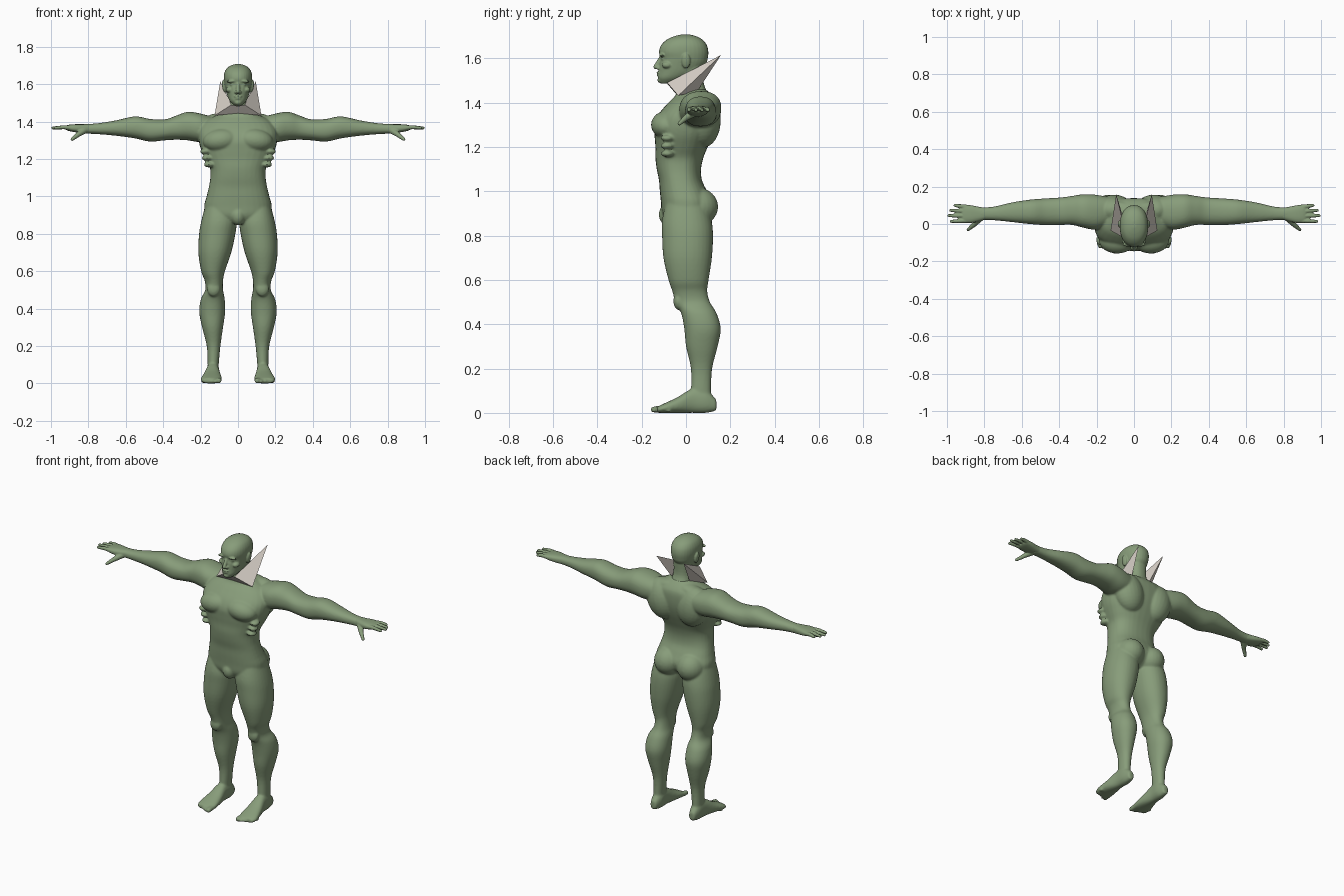
import bpy, bmesh, math
from mathutils import Matrix, Vector


def material(name, rgb):
    m = bpy.data.materials.new(name)
    m.diffuse_color = (*rgb, 1)
    return m


GREEN = material("green_skin", (0.245, 0.335, 0.195))
BONE = material("pale_collar", (0.68, 0.63, 0.57))


def spline(rows, steps=4):
    """Smoothly interpolate between the section rows."""
    out = []
    for i in range(len(rows) - 1):
        p = [rows[max(i - 1, 0)], rows[i], rows[i + 1], rows[min(i + 2, len(rows) - 1)]]
        for k in range(steps):
            t = k / steps
            out.append([b + 0.5 * t * (c - a + t * (2*a - 5*b + 4*c - d + t * (3*(b - c) + d - a)))
                        for a, b, c, d in zip(*p)])
    return out + [list(rows[-1])]


def loft(bm, axis, rows, side=1, power=2.3, n=32):
    """Rows are (position, min a, max a, min b, max b) across the given axis."""
    others = [i for i in range(3) if i != axis]
    rings = []
    for pos, a0, a1, b0, b1 in spline(rows):
        ring = []
        for k in range(n):
            t = 2 * math.pi * k / n
            c, s = math.cos(t), math.sin(t)
            co = [0, 0, 0]
            co[axis] = pos
            co[others[0]] = (a0 + a1) / 2 + (a1 - a0) / 2 * math.copysign(abs(c) ** (2 / power), c)
            co[others[1]] = (b0 + b1) / 2 + (b1 - b0) / 2 * math.copysign(abs(s) ** (2 / power), s)
            co[0] *= side
            ring.append(bm.verts.new(co))
        rings.append(ring)
    for r, q in zip(rings, rings[1:]):
        for k in range(n):
            bm.faces.new((r[k], r[(k + 1) % n], q[(k + 1) % n], q[k]))
    bm.faces.new(rings[0][::-1])
    bm.faces.new(rings[-1])


def blob(bm, center, radii, side=1, tilt=0.0):
    """Ellipsoid, tilted about the y axis."""
    m = (Matrix.Translation((center[0] * side, center[1], center[2]))
         @ Matrix.Rotation(tilt * side, 4, 'Y') @ Matrix.Diagonal((*radii, 1)))
    bmesh.ops.create_uvsphere(bm, u_segments=24, v_segments=16, radius=1, matrix=m)


def limb(bm, points, radii, side=1):
    """Chain of overlapping balls, for fingers and toes."""
    for i in range(len(points) - 1):
        a, b = Vector(points[i]), Vector(points[i + 1])
        count = max(2, int((b - a).length / 0.004))
        for k in range(count + 1):
            p = a.lerp(b, k / count)
            r = radii[i] + (radii[i + 1] - radii[i]) * k / count
            m = Matrix.Translation((p.x * side, p.y, p.z))
            bmesh.ops.create_icosphere(bm, subdivisions=2, radius=r, matrix=m)


def finish(name, bm, mat, voxel=0, smooth=0):
    bmesh.ops.recalc_face_normals(bm, faces=bm.faces[:])
    me = bpy.data.meshes.new(name)
    bm.to_mesh(me)
    bm.free()
    me.materials.append(mat)
    ob = bpy.data.objects.new(name, me)
    bpy.context.collection.objects.link(ob)
    if voxel:
        r = ob.modifiers.new("fuse", 'REMESH')
        r.mode, r.voxel_size, r.use_smooth_shade = 'VOXEL', voxel, True
        s = ob.modifiers.new("soften", 'SMOOTH')
        s.factor, s.iterations = 0.5, smooth


# Body: trunk, arms and legs fused into one skin
bm = bmesh.new()
trunk = [(.86, .06, -.09, .05), (.90, .165, -.108, .10), (.95, .18, -.113, .115),
         (1.0, .168, -.118, .095), (1.05, .156, -.122, .072), (1.10, .148, -.132, .068),
         (1.15, .15, -.138, .078), (1.20, .174, -.138, .098), (1.25, .198, -.142, .118),
         (1.30, .21, -.143, .132), (1.35, .21, -.122, .138), (1.40, .18, -.08, .136),
         (1.43, .125, -.05, .12), (1.46, .07, -.04, .09)]
loft(bm, 2, [(z, -w, w, f, b) for z, w, f, b in trunk], power=2.4)
blob(bm, (0, -.08, .895), (.04, .043, .05))
arm = [(.12, .0, .14, 1.30, 1.42), (.20, -.03, .156, 1.29, 1.443), (.27, -.02, .159, 1.30, 1.452),
       (.33, -.005, .15, 1.303, 1.432), (.39, -.005, .142, 1.30, 1.412),
       (.47, -.006, .137, 1.293, 1.414), (.55, -.001, .131, 1.31, 1.428),
       (.65, .01, .116, 1.324, 1.407), (.75, .02, .093, 1.333, 1.391), (.83, .022, .088, 1.336, 1.386)]
leg = [(.06, .104, .162, .025, .115), (.10, .103, .162, .023, .113), (.20, .094, .167, .022, .118),
       (.30, .08, .192, .0, .143), (.38, .069, .207, -.008, .157), (.45, .071, .199, -.022, .138),
       (.50, .08, .175, -.048, .108), (.55, .08, .178, -.062, .096), (.60, .07, .197, -.079, .102),
       (.70, .036, .212, -.102, .117), (.80, .014, .208, -.108, .122), (.87, .008, .196, -.108, .115),
       (.95, .03, .175, -.09, .09)]
foot = [(-.13, .10, .188, .0, .028), (-.10, .086, .20, .0, .042), (-.04, .09, .188, .0, .07),
        (.03, .10, .17, .0, .11), (.09, .10, .165, .0, .105), (.137, .115, .152, .01, .06)]
for s in (1, -1):
    loft(bm, 0, arm, s)
    loft(bm, 2, leg, s, power=2.15)
    loft(bm, 1, foot, s)
    blob(bm, (.078, .055, .93), (.084, .09, .085), s)               # buttock
    blob(bm, (.09, -.088, 1.30), (.098, .07, .062), s, .12)         # chest muscle
    blob(bm, (.105, .075, 1.32), (.098, .082, .125), s, .25)        # back muscle
    blob(bm, (.09, .07, 1.415), (.10, .05, .032), s, .25)           # trapezius
    blob(bm, (.13, -.035, .505), (.035, .022, .04), s)              # kneecap
    for z in (1.17, 1.205, 1.24):
        blob(bm, (.155 + (z - 1.17) * .3, -.085, z), (.028, .03, .015), s)  # ribs
    for i in range(5):                                              # toes
        x, y = .102 + .021 * i, -.146 + .006 * i * i * .7
        r = .015 if i == 0 else .0115
        limb(bm, [(x, -.09, .02), (x, y, r)], [r, r], s)
finish("body", bm, GREEN, .006, 6)

# Hands: palm, four fingers and a thumb
bm = bmesh.new()
palm = [(.79, .025, .086, 1.337, 1.387), (.83, .014, .092, 1.338, 1.386),
        (.87, .006, .10, 1.343, 1.386), (.905, .008, .102, 1.35, 1.383), (.92, .02, .092, 1.356, 1.378)]
for s in (1, -1):
    loft(bm, 0, palm, s, power=2.6)
    for base, tip in ((.091, (.957, .10)), (.067, (.98, .073)), (.043, (.99, .045)), (.018, (.978, .014))):
        limb(bm, [(.89, base, 1.367), (.93, (base + tip[1]) / 2, 1.370), (*tip, 1.366)],
             [.0125, .0115, .0085], s)
    limb(bm, [(.82, .035, 1.355), (.855, -.003, 1.33), (.887, -.03, 1.305)], [.02, .0135, .009], s)
finish("hands", bm, GREEN, .004, 2)

# Head and neck with facial features
bm = bmesh.new()
skull = [(1.487, .022, -.115, -.05), (1.51, .044, -.126, .0), (1.54, .058, -.124, .06),
         (1.575, .067, -.121, .09), (1.60, .072, -.116, .098), (1.63, .076, -.122, .101),
         (1.66, .073, -.112, .094), (1.685, .06, -.086, .074), (1.70, .038, -.053, .046),
         (1.708, .012, -.02, .015)]
loft(bm, 2, [(z, -w, w, f, b) for z, w, f, b in skull], power=2.2)
neck = [(1.39, .085, -.045, .125), (1.44, .066, -.045, .10), (1.49, .056, -.045, .08), (1.56, .055, -.04, .08)]
loft(bm, 2, [(z, -w, w, f, b) for z, w, f, b in neck])
limb(bm, [(0, -.112, 1.605), (0, -.136, 1.562)], [.009, .012])      # nose bridge
blob(bm, (0, -.122, 1.535), (.022, .011, .005))                     # upper lip
blob(bm, (0, -.12, 1.524), (.019, .012, .006))                      # lower lip
blob(bm, (0, -.112, 1.502), (.02, .017, .014))                      # chin
for s in (1, -1):
    blob(bm, (.011, -.126, 1.557), (.009, .011, .008), s)           # nostril
    blob(bm, (.032, -.108, 1.616), (.03, .013, .008), s, .1)        # brow
    blob(bm, (.03, -.1, 1.598), (.013, .012, .008), s)              # eye
    blob(bm, (.046, -.085, 1.57), (.02, .024, .016), s)             # cheekbone
    blob(bm, (.075, .0, 1.588), (.010, .02, .034), s, .15)          # ear
finish("head", bm, GREEN, .004, 3)

# Pointed collar: one angular wing on each side and a front flap
for s, name in ((1, "collar_left"), (-1, "collar_right")):
    bm = bmesh.new()
    pts = [(.035, -.085, 1.49), (.125, -.035, 1.432), (.095, .158, 1.615),
           (.062, .05, 1.45), (0, -.082, 1.482), (0, -.05, 1.445)]
    front, low, tip, rear, mid, throat = [bm.verts.new((x * s, y, z)) for x, y, z in pts]
    for f in ((front, low, tip), (low, rear, tip), (front, tip, rear), (front, mid, throat, low),
              (low, throat, rear), (front, rear, throat), (front, throat, mid)):
        bm.faces.new(f)
    finish(name, bm, BONE)
